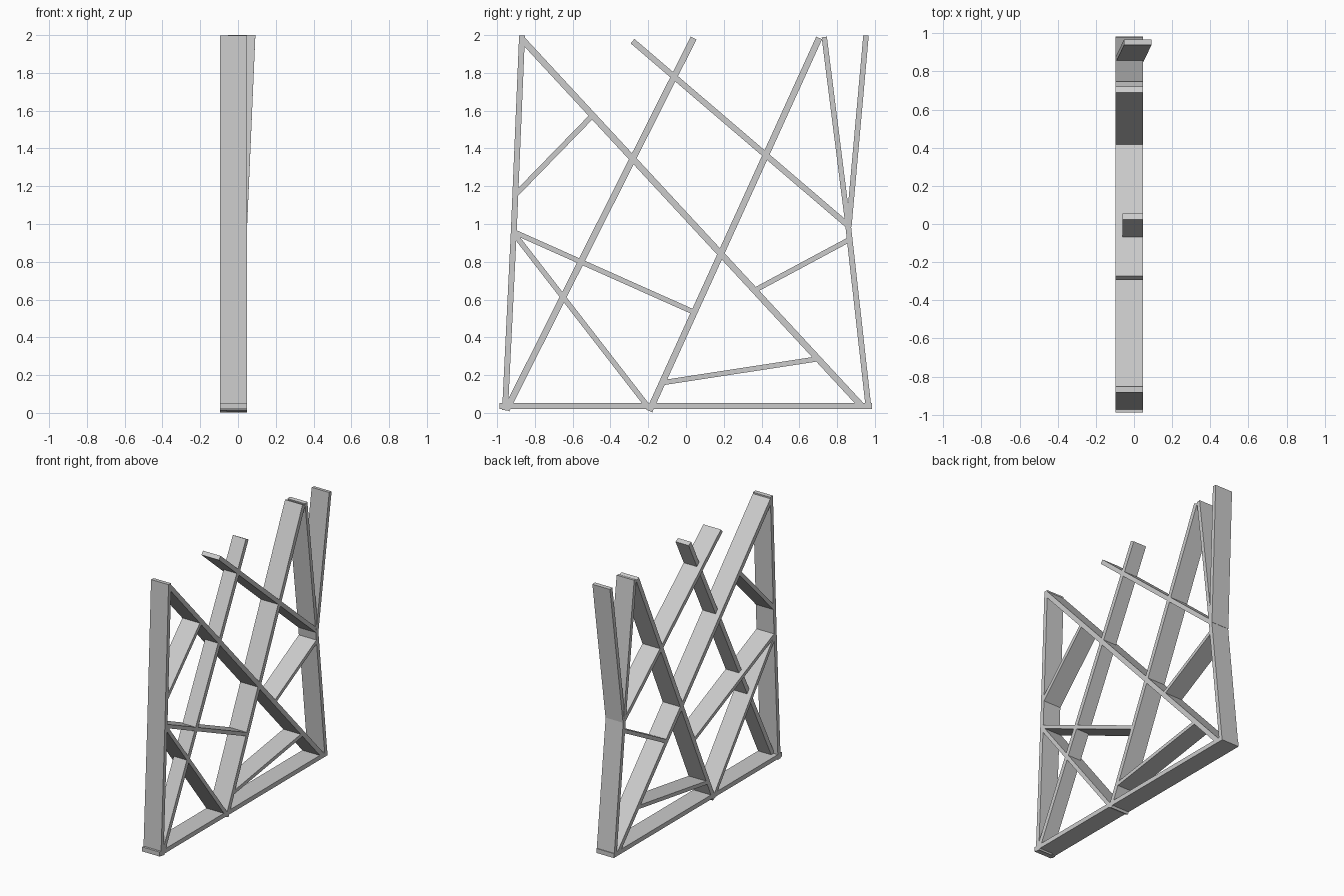
import bpy, bmesh
from mathutils import Vector

if "Cube" in bpy.data.objects:
    bpy.data.objects.remove(bpy.data.objects["Cube"])

BACK, FRONT = -0.096, 0.048   # common depth range of the slats along x


def slat(name, start, end, thick, x0=BACK, x1=FRONT, lean=0.0):
    """Flat board between two (y, z) points; lean shifts the far end along x."""
    a, b = Vector(start), Vector(end)
    d = (b - a).normalized()
    n = Vector((-d.y, d.x)) * thick / 2
    bm = bmesh.new()
    rings = []
    for p, dx in ((a, 0.0), (b, lean)):
        rings.append([bm.verts.new((x + dx, q.x, q.y))
                      for x, q in ((x0, p - n), (x1, p - n), (x1, p + n), (x0, p + n))])
    r0, r1 = rings
    bm.faces.new(r0)
    bm.faces.new(r1)
    for i in range(4):
        j = (i + 1) % 4
        bm.faces.new((r0[i], r0[j], r1[j], r1[i]))
    bmesh.ops.recalc_face_normals(bm, faces=bm.faces)
    mesh = bpy.data.meshes.new(name)
    bm.to_mesh(mesh)
    bm.free()
    bpy.context.collection.objects.link(bpy.data.objects.new(name, mesh))


# Outer frame
slat("bottom_rail", (-0.988, 0.036), (0.984, 0.036), 0.033)
slat("left_post_lower", (-0.958, 0.014), (-0.912, 0.955), 0.031)
slat("left_post_upper", (-0.912, 0.955), (-0.868, 1.998), 0.031)
slat("right_post_lower", (0.967, 0.022), (0.858, 0.995), 0.03)
slat("right_post_leaning", (0.862, 0.985), (0.953, 1.998), 0.029, lean=0.044)

# Long crossing slats
slat("main_diagonal", (-0.868, 1.978), (0.929, 0.038), 0.034)
slat("centre_riser", (0.705, 1.985), (-0.194, 0.010), 0.034)
slat("left_riser", (0.040, 1.984), (-0.951, 0.016), 0.034, x0=-0.06)
slat("upper_diagonal", (-0.283, 1.968), (0.855, 0.995), 0.031)
slat("right_brace", (0.732, 1.990), (0.855, 1.015), 0.028)

# Short braces
slat("upper_left_brace", (-0.502, 1.567), (-0.908, 1.150), 0.028)
slat("middle_left_brace", (-0.908, 0.957), (0.031, 0.538), 0.027)
slat("lower_left_brace", (-0.908, 0.945), (-0.196, 0.026), 0.028)
slat("middle_right_brace", (0.860, 0.915), (0.362, 0.648), 0.027)
slat("lower_right_brace", (0.697, 0.286), (-0.137, 0.158), 0.027)
